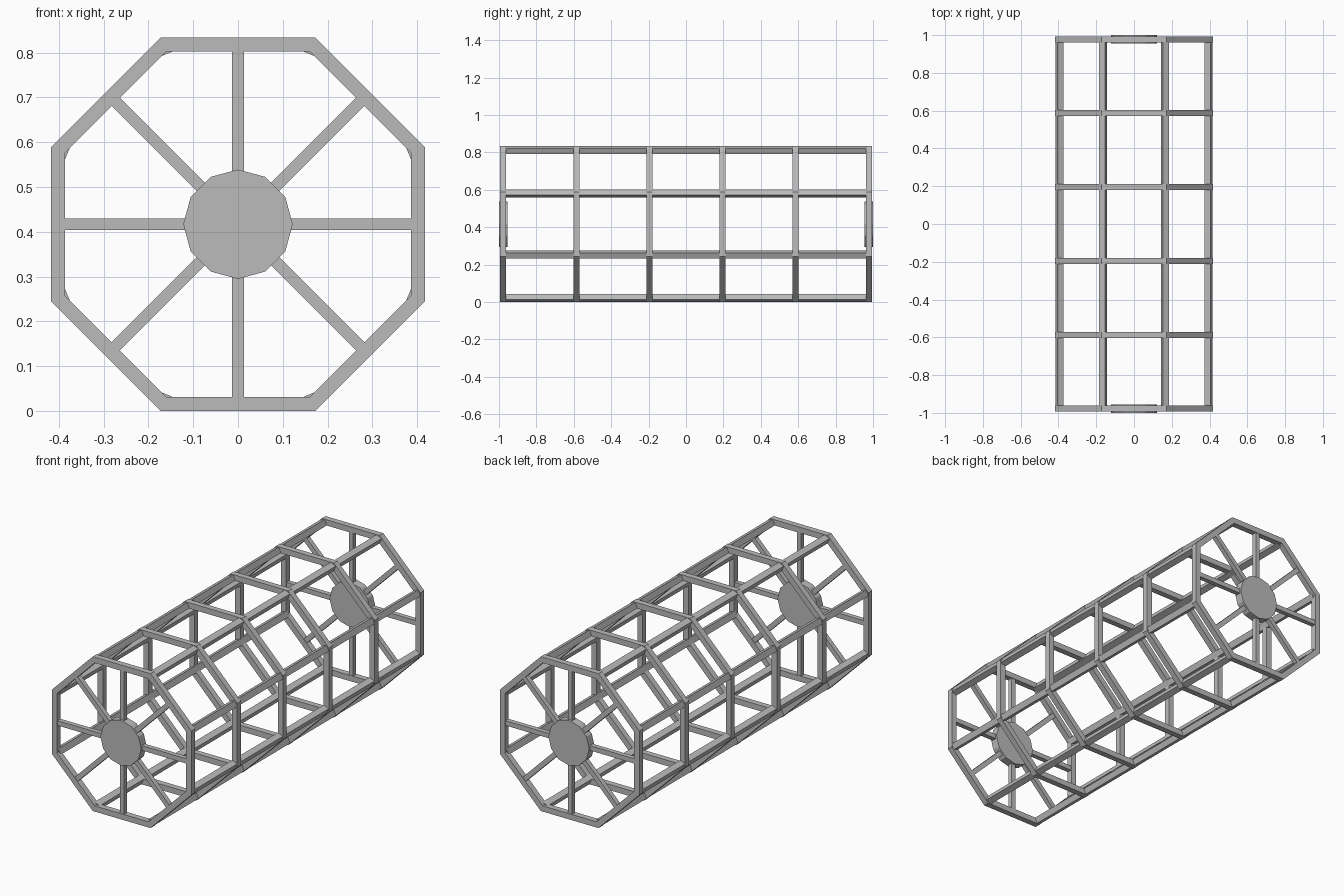
import bpy, bmesh, math
from mathutils import Matrix, Vector

if "Cube" in bpy.data.objects:
    bpy.data.objects.remove(bpy.data.objects["Cube"])

CZ = 0.417                       # axis height = outer apothem
R_OUT = CZ / math.cos(math.pi / 8)
R_IN = 0.386 / math.cos(math.pi / 8)
END_Y = 0.9775

grey = bpy.data.materials.new("grey metal")
grey.diffuse_color = (0.5, 0.5, 0.5, 1)
grey.use_nodes = True
grey.node_tree.nodes["Principled BSDF"].inputs["Base Color"].default_value = grey.diffuse_color


def finish(bm, name):
    bmesh.ops.recalc_face_normals(bm, faces=bm.faces)
    mesh = bpy.data.meshes.new(name)
    bm.to_mesh(mesh)
    bm.free()
    mesh.materials.append(grey)
    ob = bpy.data.objects.new(name, mesh)
    bpy.context.collection.objects.link(ob)
    return ob


def polar(r, a, y):
    return Vector((r * math.sin(a), y, CZ + r * math.cos(a)))


def box(name, radius, angle, y, size):
    """Box at a polar position; size = (tangential, along y, radial)."""
    bm = bmesh.new()
    m = (Matrix.Translation(polar(radius, angle, y))
         @ Matrix.Rotation(angle, 4, 'Y') @ Matrix.Diagonal((*size, 1)))
    bmesh.ops.create_cube(bm, size=1, matrix=m)
    return finish(bm, name)


def octagon_frame(name, y, depth):
    bm = bmesh.new()
    loops = []
    for i in range(8):
        a = math.pi / 8 + i * math.pi / 4
        loops.append([bm.verts.new(polar(r, a, y + s * depth / 2))
                      for r, s in ((R_OUT, -1), (R_OUT, 1), (R_IN, 1), (R_IN, -1))])
    for i in range(8):
        p, q = loops[i], loops[(i + 1) % 8]
        for j in range(4):
            k = (j + 1) % 4
            bm.faces.new((p[j], p[k], q[k], q[j]))
    return finish(bm, name)


def hub_disc(name, y):
    bm = bmesh.new()
    m = Matrix.Translation((0, y, CZ)) @ Matrix.Rotation(math.pi / 2, 4, 'X')
    bmesh.ops.create_cone(bm, cap_ends=True, segments=12, radius1=0.122,
                          radius2=0.122, depth=0.045, matrix=m)
    return finish(bm, name)


# Six octagonal frames along the length
for i in range(6):
    octagon_frame(f"ring_frame_{i + 1}", END_Y * (-1 + 0.4 * i), 0.032)

# Long rails at the octagon corners
for i in range(8):
    box(f"long_rail_{i + 1}", 0.428, math.pi / 8 + i * math.pi / 4, 0,
        (0.033, 2 * END_Y, 0.032))

# Spoked ends with hub discs
for side, y in (("front", -END_Y), ("back", END_Y)):
    hub_disc(f"{side}_hub", y)
    for i in range(8):
        box(f"{side}_spoke_{i + 1}", 0.245, i * math.pi / 4, y,
            (0.026, 0.026, 0.295))
